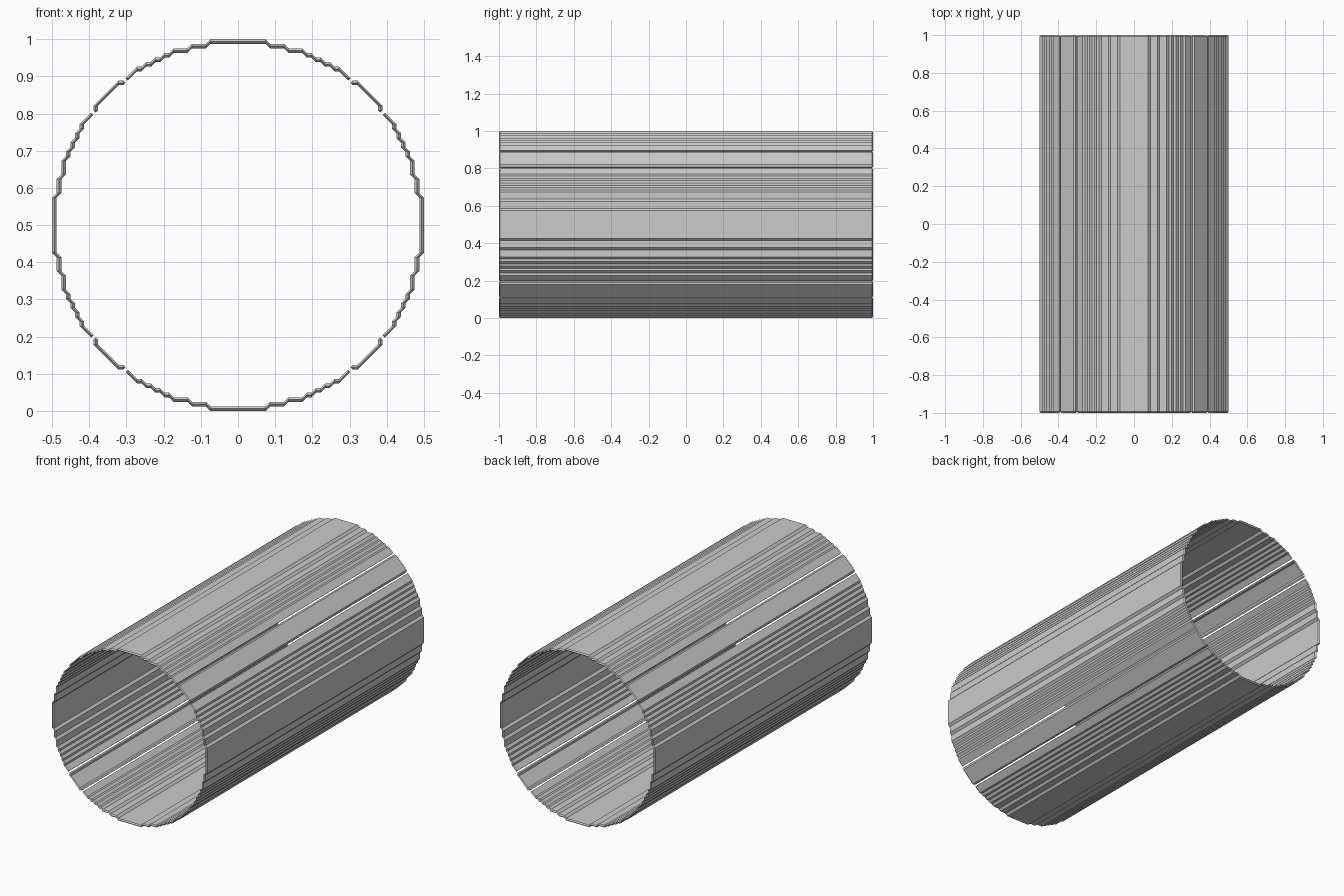
import bpy, bmesh, math
from mathutils import Matrix

if "Cube" in bpy.data.objects:
    bpy.data.objects.remove(bpy.data.objects["Cube"])

U = 1 / 81          # width of one step of the stair-stepped circle
HALF = 1.0          # half of the tube length


def strip(name, centre, outer, inner, turn):
    """Thin long wall strip; both ends taper to a ridge on the centre line."""
    bm = bmesh.new()
    rot = Matrix.Rotation(math.radians(90 * turn), 4, 'Y')
    place = Matrix.Translation((0, 0, 0.5)) @ rot

    def row(points, y):
        return [bm.verts.new((x * U, y, z * U)) for x, z in points]

    shoulder = HALF - U / 2
    rows = [row(centre, -HALF), row(outer, -shoulder), row(outer, shoulder),
            row(centre, HALF), row(inner, shoulder), row(inner, -shoulder)]
    for a, b in zip(rows, rows[1:] + rows[:1]):
        for i in range(len(centre) - 1):
            bm.faces.new((a[i], a[i + 1], b[i + 1], b[i]))
    bmesh.ops.remove_doubles(bm, verts=bm.verts, dist=U * 0.01)
    bmesh.ops.recalc_face_normals(bm, faces=bm.faces)
    bm.transform(place)
    mesh = bpy.data.meshes.new(name)
    bm.to_mesh(mesh)
    bm.free()
    bpy.context.collection.objects.link(bpy.data.objects.new(name, mesh))


# Stepped arc: keep only the ends of each level run of the circle
level = [math.floor(math.sqrt(40.5 ** 2 - x * x)) for x in range(25)]
half = [(x, level[x]) for x in range(1, 25)
        if x == 24 or level[x] != level[x + 1] or level[x] != level[x - 1]]
arc = [(-x, z) for x, z in reversed(half)] + half
tip_l, tip_r = (-24.5, 32), (24.5, 32)
arc_centre = [arc[0]] + arc + [arc[-1]]
arc_outer = [tip_l] + [(x, z + 0.5) for x, z in arc] + [tip_r]
arc_inner = [tip_l] + [(x, z - 0.5) for x, z in arc] + [tip_r]

# Diagonal slat between two arcs
slat_centre = [(25, 31), (25, 31), (26, 31), (31, 26), (31, 25), (31, 25)]
slat_outer = [(24.5, 31), (25, 31.5), (26, 31.5), (31.5, 26), (31.5, 25), (31, 24.5)]
slat_inner = [(24.5, 31), (25, 30.5), (26, 30.5), (30.5, 26), (30.5, 25), (31, 24.5)]

for k, side in enumerate(("top", "right", "bottom", "left")):
    strip("stepped_wall_" + side, arc_centre, arc_outer, arc_inner, k)
    strip("diagonal_slat_%d" % (k + 1), slat_centre, slat_outer, slat_inner, k)
